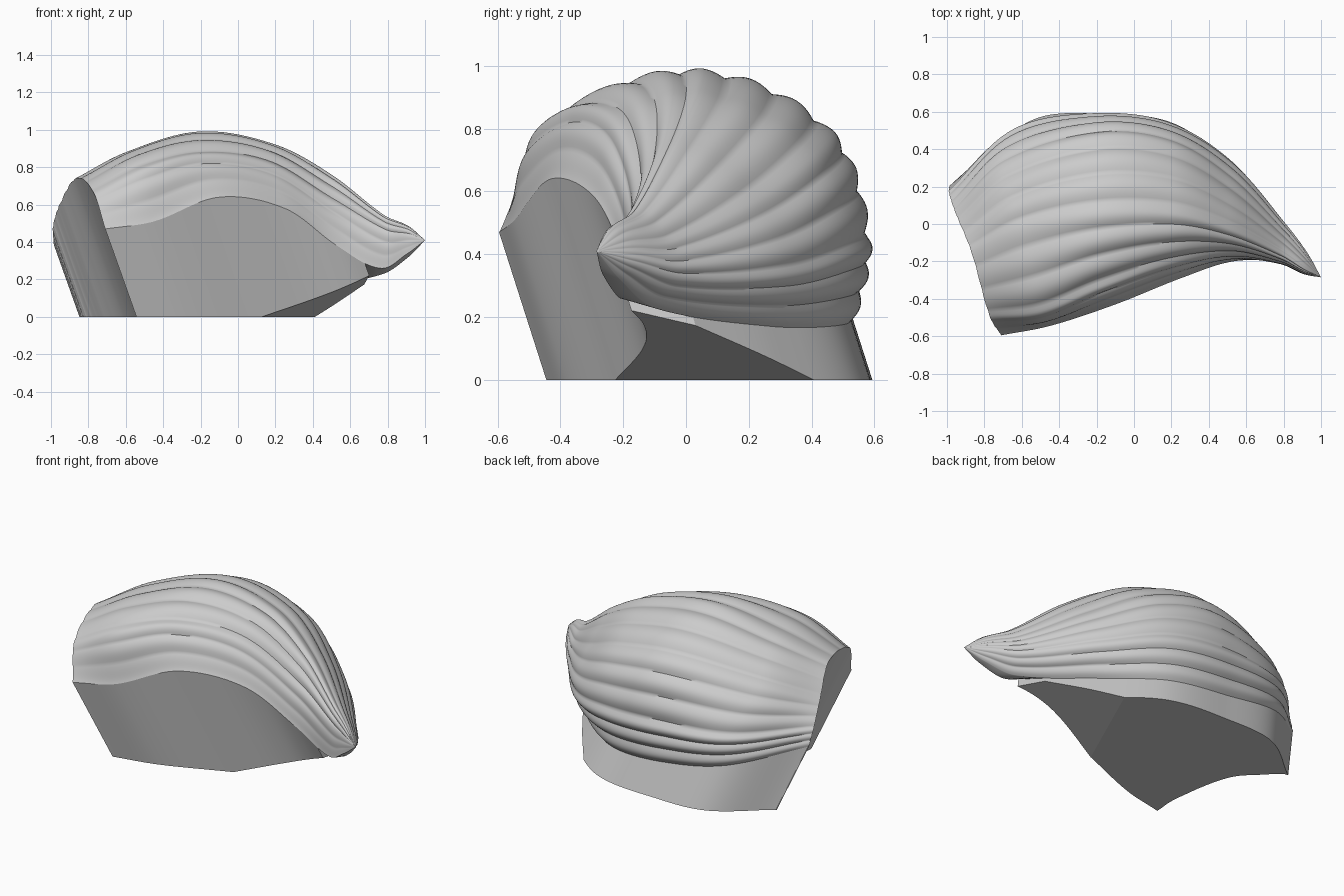
import bpy
import bmesh
import math
from mathutils import Vector

cube = bpy.data.objects.get("Cube")
if cube:
    bpy.data.objects.remove(cube, do_unlink=True)

RIBS, PER_RIB, STEPS = 14, 10, 90
ACROSS = RIBS * PER_RIB
TIP = Vector((1, -.285, .41))
LEAN = Vector((-.355, -.32, 1))      # slant of the base walls per unit of height

# Guide rails, each running from the broad end towards the tip
front_rail = [(-.71, -.595, .47), (-.45, -.545, .51), (-.1, -.43, .64),
              (.25, -.29, .58), (.53, -.2, .38), (.76, -.205, .26)]
front_shoulder = [(-.775, -.485, .67), (-.5, -.46, .81), (-.18, -.33, .885),
                  (.18, -.21, .83), (.52, -.16, .62), (.79, -.21, .46)]
crown = [(-.87, -.15, .74), (-.6, -.02, .88), (-.2, .06, .99),
         (.2, .06, .92), (.5, -.02, .76), (.78, -.15, .545)]
back_shoulder = [(-.955, .06, .6), (-.7, .3, .72), (-.2, .46, .8),
                 (.2, .42, .73), (.52, .23, .58), (.8, -.04, .445)]
back_flank = [(-.99, .17, .48), (-.65, .5, .46), (-.22, .59, .45),
              (.18, .545, .42), (.52, .34, .35), (.81, 0, .33)]
back_rail = [(-.985, .21, .38), (-.63, .49, .27), (-.25, .545, .2),
             (.15, .5, .17), (.45, .28, .165), (.78, -.1, .225)]


def spline(pts, t):
    """Smooth curve through points, with tangents scaled to each span."""
    last = len(pts) - 1
    i = min(int(t * last), last - 1)
    f = t * last - i
    b, c = pts[i], pts[i + 1]
    e = c - b
    a = pts[i - 1] if i else b - e
    d = pts[i + 2] if i + 2 <= last else c + e
    m = (c - a).normalized() * e.length
    n = (d - b).normalized() * e.length
    return b + m * f + (3 * e - 2 * m - n) * f ** 2 + (m + n - 2 * e) * f ** 3


def make_object(name, bm, material, angle):
    bmesh.ops.recalc_face_normals(bm, faces=bm.faces)
    mesh = bpy.data.meshes.new(name)
    bm.to_mesh(mesh)
    bm.free()
    obj = bpy.data.objects.new(name, mesh)
    bpy.context.collection.objects.link(obj)
    mesh.materials.append(material)
    bpy.ops.object.select_all(action='DESELECT')
    obj.select_set(True)
    bpy.context.view_layer.objects.active = obj
    bpy.ops.object.shade_smooth_by_angle(angle=math.radians(angle))


stone = bpy.data.materials.new("plain grey")
stone.use_nodes = True
stone.diffuse_color = (.6, .6, .6, 1)
stone.node_tree.nodes["Principled BSDF"].inputs["Base Color"].default_value = (.6, .6, .6, 1)

# Round off the rails into a blunt tip
rails = [[Vector(p) for p in rail] for rail in
         (front_rail, front_shoulder, crown, back_shoulder, back_flank, back_rail)]
centre = sum((rail[-1] for rail in rails), Vector()) / len(rails)
for rail in rails:
    collar = rail[-1]
    rail.append(TIP.lerp(collar, .4) + (collar - centre) * .13)
    rail.append(TIP.copy())

# Smooth shell surface
grid = []
for i in range(STEPS + 1):
    section = [spline(rail, i / STEPS) for rail in rails]
    grid.append([spline(section, j / ACROSS) for j in range(ACROSS + 1)])

# Press grooves between the ribs
ribbed = []
for i, row in enumerate(grid):
    u = i / STEPS
    depth = .032 * min(1, .15 + 3 * u) * (1 - u) ** 1.2
    new_row = []
    for j, p in enumerate(row):
        along = grid[min(i + 1, STEPS)][j] - grid[max(i - 1, 0)][j]
        over = row[min(j + 1, ACROSS)] - row[max(j - 1, 0)]
        v = j / ACROSS
        groove = 1 - abs(math.sin(math.pi * RIBS * v))
        fade = min(1, v * 5)
        new_row.append(p - along.cross(over).normalized() * depth * groove * fade)
    ribbed.append(new_row)

# Ribbed shell
bm = bmesh.new()
rings = [[bm.verts.new(p) for p in row] for row in ribbed[:-1]]
point = bm.verts.new(TIP)
for a, b in zip(rings, rings[1:]):
    for j in range(ACROSS):
        bm.faces.new((a[j], b[j], b[j + 1], a[j + 1]))
for j in range(ACROSS):
    bm.faces.new((rings[-1][j], point, rings[-1][j + 1]))
# Underside of the tip, where it reaches past the base
overhang = int(STEPS * .5)
for a, b in zip(rings[overhang:], rings[overhang + 1:]):
    bm.faces.new((a[-1], b[-1], b[0], a[0]))
bm.faces.new((rings[-1][-1], point, rings[-1][0]))
make_object("ribbed_shell", bm, stone, 50)

# Base: the rim of the shell carried down along the slant
reach = next(i for i in range(STEPS) if ribbed[i][0].x > .67)
rim = [ribbed[i][0] for i in range(reach, 0, -1)]
rim += ribbed[0]
rim += [ribbed[i][-1] for i in range(1, reach + 1)]


def bevel_height(foot):
    """Height of the sloping underside above a point on the floor."""
    return (.4 * (foot.x - .12) - .18 * (foot.y + .24)) / 1.084


columns = [(p - LEAN * p.z, p) for p in rim]
split = []
for (foot, top), (foot2, top2) in zip(columns, columns[1:] + columns[:1]):
    h, h2 = bevel_height(foot), bevel_height(foot2)
    split.append((foot, top, h))
    if h * h2 < 0:
        f = h / (h - h2)
        split.append((foot.lerp(foot2, f), top.lerp(top2, f), 0))

bm = bmesh.new()
lower, upper = [], []
for foot, top, h in split:
    lift = min(max(h, 0), top.z - .005)
    lower.append(bm.verts.new(foot + LEAN * lift))
    upper.append(bm.verts.new(top))
for k in range(len(split)):
    n = (k + 1) % len(split)
    bm.faces.new((lower[k], lower[n], upper[n], upper[k]))
# Flat floor and the sloping underside towards the tip
bm.faces.new([v for v, s in zip(lower, split) if s[2] <= 0])
bm.faces.new([v for v, s in zip(lower, split) if s[2] >= 0])
make_object("slanted_base", bm, stone, 20)
